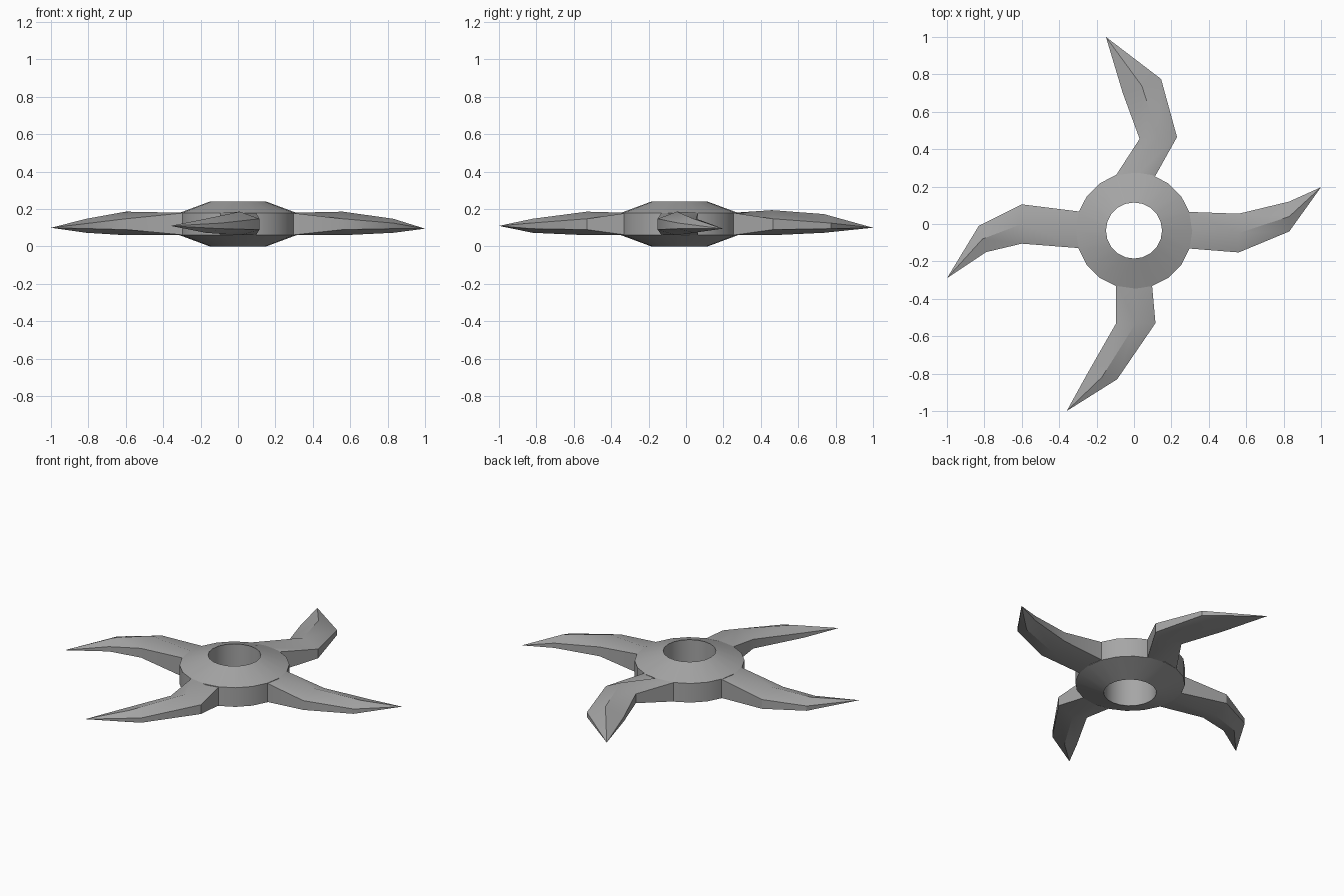
import bpy, bmesh, math

if "Cube" in bpy.data.objects:
    bpy.data.objects.remove(bpy.data.objects["Cube"])

SIDES = 20
CENTRE_Y = -0.035

steel = bpy.data.materials.new("dark_steel")
steel.diffuse_color = (0.38, 0.38, 0.38, 1)
steel.use_nodes = True
steel.node_tree.nodes["Principled BSDF"].inputs["Base Color"].default_value = steel.diffuse_color


def finish(name, bm, angle):
    bmesh.ops.recalc_face_normals(bm, faces=bm.faces)
    mesh = bpy.data.meshes.new(name)
    bm.to_mesh(mesh)
    bm.free()
    mesh.materials.append(steel)
    ob = bpy.data.objects.new(name, mesh)
    bpy.context.collection.objects.link(ob)
    bpy.ops.object.select_all(action='DESELECT')
    ob.select_set(True)
    bpy.context.view_layer.objects.active = ob
    bpy.ops.object.shade_smooth_by_angle(angle=math.radians(angle))


def bridge(bm, a, b):
    n = len(a)
    for i in range(n):
        j = (i + 1) % n
        bm.faces.new((a[i], a[j], b[j], b[i]))


# Hub: bevelled ring turned from a four-point profile
bm = bmesh.new()
profile = [(0.15, 0.0), (0.312, 0.06), (0.312, 0.18), (0.15, 0.24)]
loops = [[bm.verts.new((r * math.cos(2 * math.pi * i / SIDES),
                        CENTRE_Y + r * math.sin(2 * math.pi * i / SIDES), z))
          for i in range(SIDES)] for r, z in profile]
for k in range(4):
    bridge(bm, loops[k], loops[(k + 1) % 4])
finish("hub", bm, 20)

# Heights per station: bottom ridge, lower edge, upper edge, top ridge
HEIGHTS = [(0.06, 0.06, 0.18, 0.18),
           (0.06, 0.09, 0.148, 0.186),
           (0.073, 0.095, 0.125, 0.148)]


def blade(name, stations, tip, lift=(0, 0, 0)):
    """Loft hexagonal sections through left/right outline points to a tip."""
    bm = bmesh.new()
    sections = []
    for (lx, ly, rx, ry), (b, lo, hi, t), up in zip(stations, HEIGHTS, lift):
        mx, my = (lx + rx) / 2, (ly + ry) / 2
        pts = [(lx, ly, lo), (lx, ly, hi), (mx, my, t + up),
               (rx, ry, hi), (rx, ry, lo), (mx, my, b)]
        sections.append([bm.verts.new(p) for p in pts])
    bm.faces.new(sections[0])
    for a, b in zip(sections, sections[1:]):
        bridge(bm, a, b)
    end = bm.verts.new(tip)
    last = sections[-1]
    for i in range(6):
        bm.faces.new((last[i], last[(i + 1) % 6], end))
    finish(name, bm, 32)


# Four bent blades
blade("right_blade",
      [(0.28, 0.065, 0.28, -0.13), (0.56, 0.055, 0.56, -0.152),
       (0.83, 0.12, 0.83, -0.04)], (1.0, 0.197, 0.095))
blade("left_blade",
      [(-0.28, -0.13, -0.28, 0.065), (-0.60, -0.105, -0.60, 0.105),
       (-0.79, -0.15, -0.83, -0.01)], (-1.0, -0.29, 0.10))
blade("front_blade",
      [(-0.095, -0.31, 0.095, -0.31), (-0.095, -0.53, 0.115, -0.53),
       (-0.255, -0.81, -0.09, -0.83)], (-0.36, -1.0, 0.11))
blade("back_blade",
      [(-0.10, 0.255, 0.11, 0.25), (0.03, 0.455, 0.23, 0.465),
       (-0.06, 0.70, 0.145, 0.775)], (-0.15, 1.0, 0.10), (0, 0.008, 0.025))
